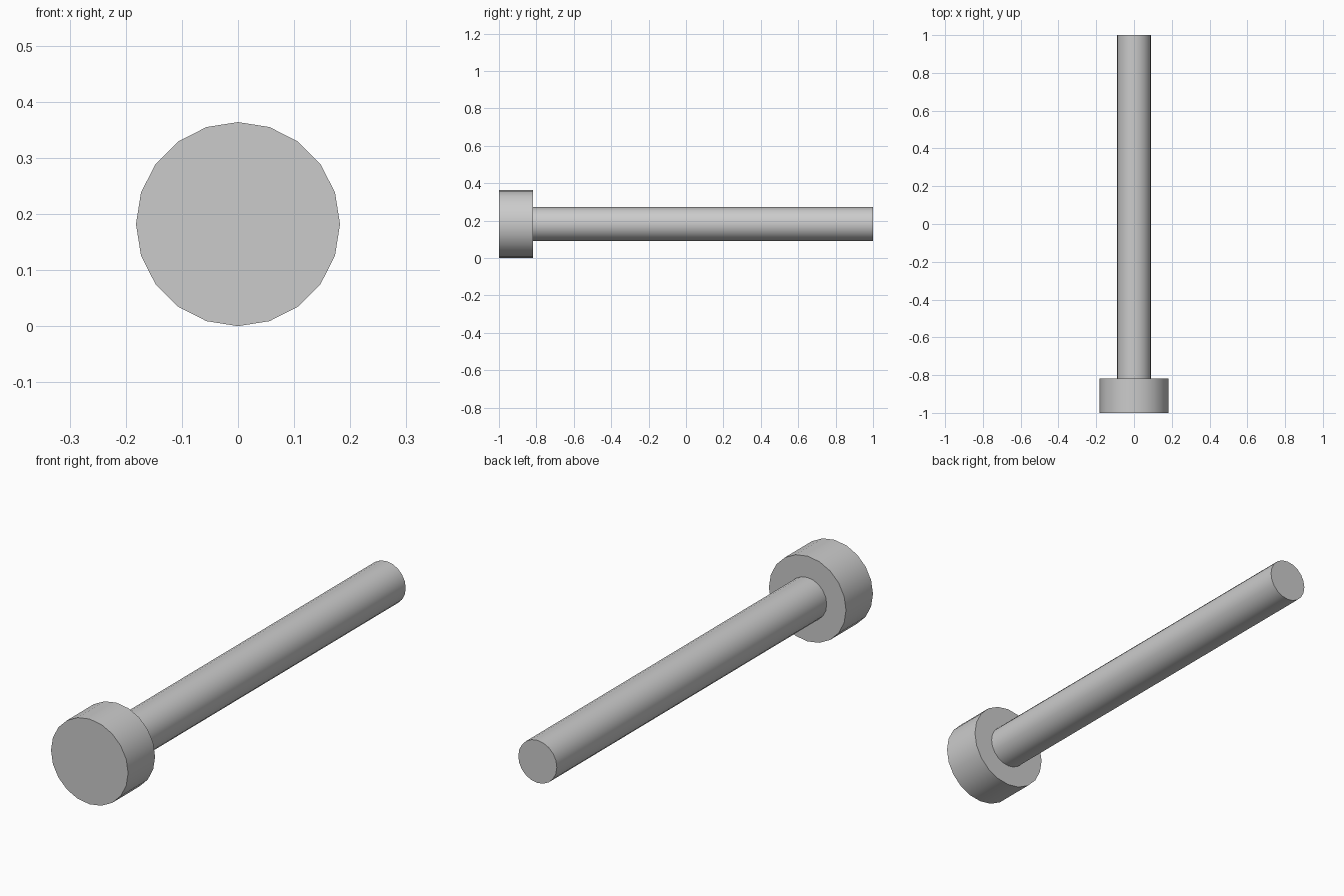
import bpy
import math

if "Cube" in bpy.data.objects:
    bpy.data.objects.remove(bpy.data.objects["Cube"])

HEAD_R = 2 / 11      # head radius, also its thickness
SHAFT_R = 1 / 11
SEAT_Y = -1 + 2 / 11  # plane where head meets shaft


def rod(name, radius, y0, y1):
    """20-sided cylinder lying along y, smooth sides with sharp rims."""
    bpy.ops.mesh.primitive_cylinder_add(
        vertices=20, radius=radius, depth=y1 - y0,
        location=(0, (y0 + y1) / 2, HEAD_R),
        rotation=(math.pi / 2, 0, 0))
    obj = bpy.context.object
    obj.name = name
    bpy.ops.object.transform_apply(location=False, rotation=True, scale=False)
    bpy.ops.object.shade_smooth_by_angle(angle=math.radians(30))
    return obj


# Wide head at the front, thin shaft running to the back
rod("bolt_head", HEAD_R, -1, SEAT_Y)
rod("bolt_shaft", SHAFT_R, SEAT_Y, 1)
